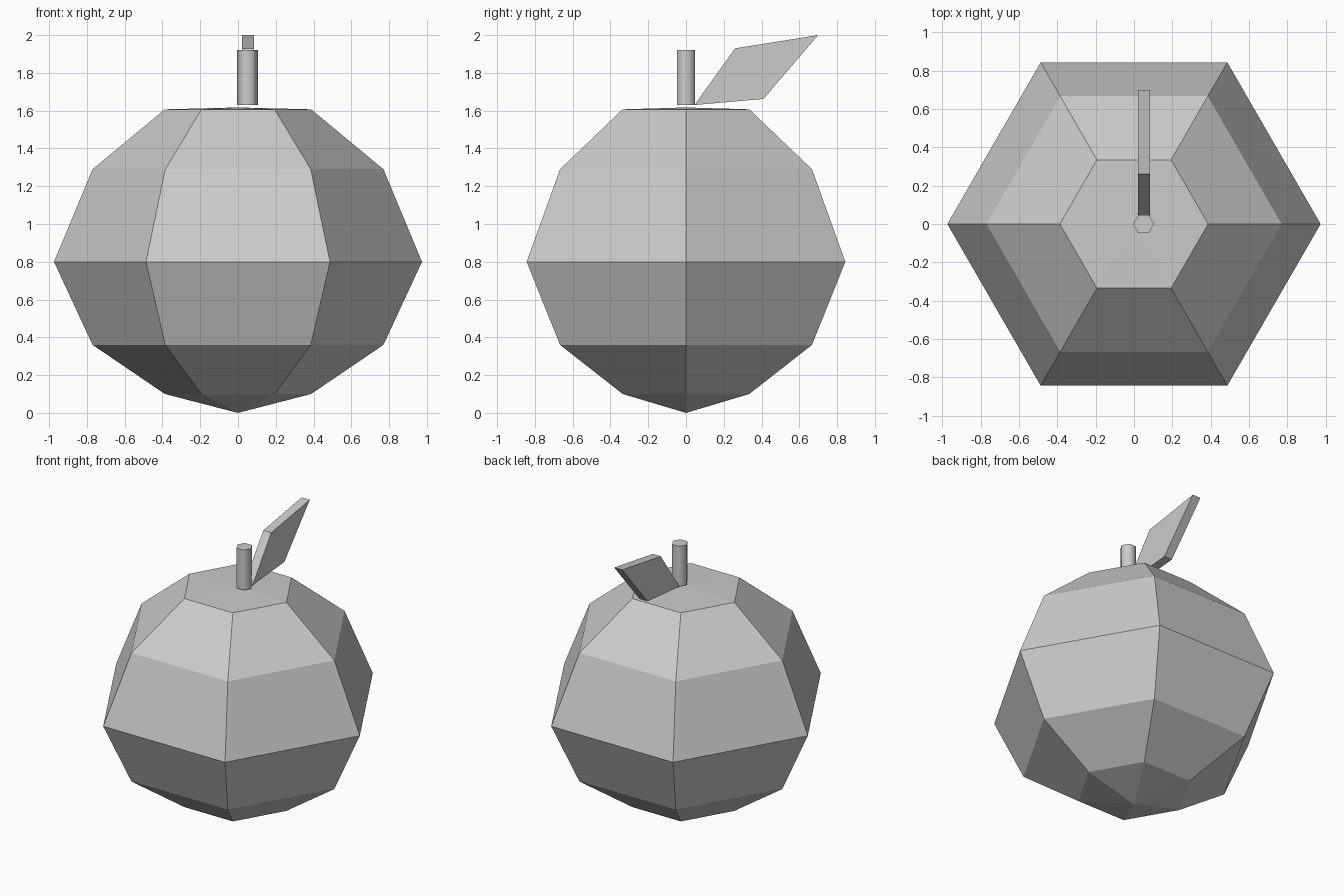
import bpy, bmesh
from math import cos, sin, pi

if "Cube" in bpy.data.objects:
    bpy.data.objects.remove(bpy.data.objects["Cube"])

SIDES = 6


def finish(name, bm):
    bmesh.ops.recalc_face_normals(bm, faces=bm.faces)
    mesh = bpy.data.meshes.new(name)
    bm.to_mesh(mesh)
    bm.free()
    obj = bpy.data.objects.new(name, mesh)
    bpy.context.collection.objects.link(obj)
    return obj


def ring(bm, x, r, z):
    return [bm.verts.new((x + r * cos(2 * pi * i / SIDES), r * sin(2 * pi * i / SIDES), z))
            for i in range(SIDES)]


def bridge(bm, a, b):
    return [bm.faces.new((a[i], a[(i + 1) % SIDES], b[(i + 1) % SIDES], b[i]))
            for i in range(SIDES)]


# Fruit body: six-sided lathe closed by a point at each end
bm = bmesh.new()
profile = [(0.387, 0.10), (0.77, 0.36), (0.974, 0.80), (0.77, 1.29), (0.387, 1.607)]
rings = [ring(bm, 0, r, z) for r, z in profile]
for a, b in zip(rings, rings[1:]):
    bridge(bm, a, b)
for z, loop in ((0, rings[0]), (1.617, rings[-1])):
    tip = bm.verts.new((0, 0, z))
    for i in range(SIDES):
        bm.faces.new((tip, loop[i], loop[(i + 1) % SIDES]))
finish("fruit_body", bm)

# Stem: smooth six-sided post with flat caps
bm = bmesh.new()
low, high = ring(bm, 0.05, 0.055, 1.63), ring(bm, 0.05, 0.055, 1.92)
for face in bridge(bm, low, high):
    face.smooth = True
for loop in (low, high):
    bm.faces.new(loop)
for edge in bm.edges:
    if any(not f.smooth for f in edge.link_faces):
        edge.smooth = False
finish("stem", bm)

# Leaf: slanted flat diamond, extruded across x
bm = bmesh.new()
outline = [(0.045, 1.63), (0.26, 1.93), (0.70, 2.0), (0.41, 1.662)]
face = bm.faces.new([bm.verts.new((0.02, y, z)) for y, z in outline])
ext = bmesh.ops.extrude_face_region(bm, geom=[face], use_keep_orig=True)
verts = [g for g in ext["geom"] if isinstance(g, bmesh.types.BMVert)]
bmesh.ops.translate(bm, verts=verts, vec=(0.064, 0, 0))
finish("leaf", bm)
